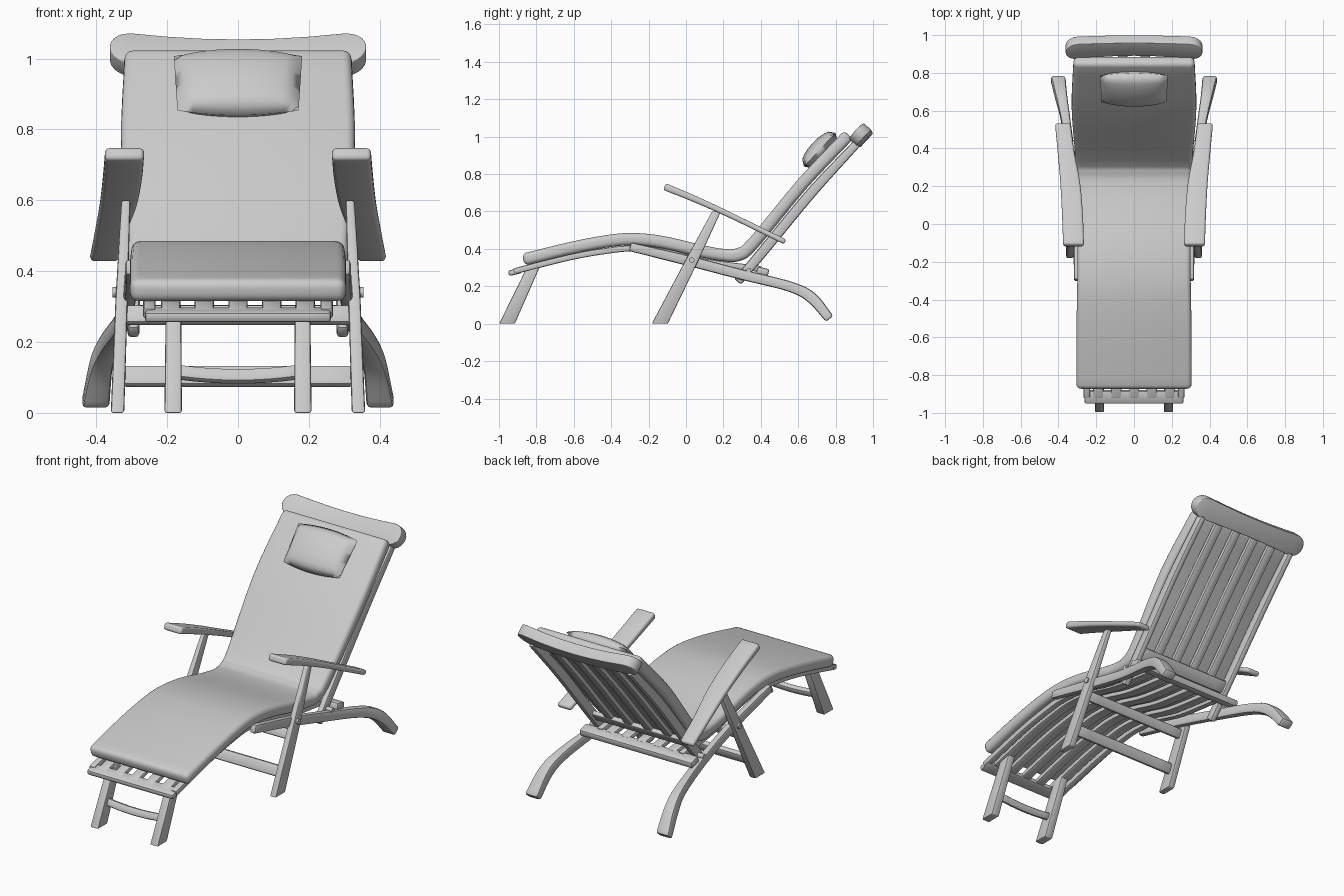
import bpy, bmesh, math
from mathutils import Vector

if "Cube" in bpy.data.objects:
    bpy.data.objects.remove(bpy.data.objects["Cube"])

grey = bpy.data.materials.new("light grey")
grey.use_nodes = True
grey.diffuse_color = (0.6, 0.6, 0.6, 1)
grey.node_tree.nodes["Principled BSDF"].inputs["Base Color"].default_value = (0.6, 0.6, 0.6, 1)


def finish(name, bm, bevel=0.0, segments=2, angle=40):
    """Round the sharp edges, then turn the bmesh into a shaded object."""
    bmesh.ops.recalc_face_normals(bm, faces=bm.faces)
    if bevel:
        sharp = [e for e in bm.edges if e.is_manifold and e.calc_face_angle(0) > math.radians(35)]
        bmesh.ops.bevel(bm, geom=sharp, offset=bevel, segments=segments,
                        profile=0.5, affect='EDGES', clamp_overlap=True)
    mesh = bpy.data.meshes.new(name)
    bm.to_mesh(mesh)
    bm.free()
    mesh.materials.append(grey)
    ob = bpy.data.objects.new(name, mesh)
    bpy.context.collection.objects.link(ob)
    bpy.ops.object.select_all(action='DESELECT')
    ob.select_set(True)
    bpy.context.view_layer.objects.active = ob
    bpy.ops.object.shade_smooth_by_angle(angle=math.radians(angle))
    return ob


def loft(name, frames, bevel=0.008, segments=2):
    """Skin rectangular sections given as (centre, half side u, half side v)."""
    bm = bmesh.new()
    rings = [[bm.verts.new(c + a * u + b * v) for a, b in ((-1, -1), (1, -1), (1, 1), (-1, 1))]
             for c, u, v in frames]
    for r, s in zip(rings, rings[1:]):
        for i in range(4):
            j = (i + 1) % 4
            bm.faces.new((r[i], r[j], s[j], s[i]))
    bm.faces.new(rings[0])
    bm.faces.new(rings[-1])
    return finish(name, bm, bevel, segments)


def smooth(points, steps):
    """Catmull-Rom through the points."""
    pts = [Vector(p) for p in points]
    pts = [2 * pts[0] - pts[1]] + pts + [2 * pts[-1] - pts[-2]]
    out = []
    for a, b, c, d in zip(pts, pts[1:], pts[2:], pts[3:]):
        for k in range(steps):
            t = k / steps
            out.append(0.5 * (2 * b + (c - a) * t + (2 * a - 5 * b + 4 * c - d) * t * t
                              + (3 * b - a - 3 * c + d) * t ** 3))
    return out + [pts[-2]]


def strip(name, stations, steps=4, bevel=0.008, segments=2, side=1):
    """Sweep along y-z; each station is (x, y, z, width, thickness)."""
    pts = []
    for p in smooth([Vector(s) for s in stations], steps):
        pts.append(p)
    frames = []
    for i, p in enumerate(pts):
        d = pts[min(i + 1, len(pts) - 1)] - pts[max(i - 1, 0)]
        n = Vector((0, -d[2], d[1])).normalized()
        frames.append((Vector((side * p[0], p[1], p[2])), Vector((p[3] / 2, 0, 0)), n * p[4] / 2))
    return loft(name, frames, bevel, segments)


def crossbar(name, half, y, z, depth, height, tilt=0.0, sag=0.0):
    """Bar along x, optionally tilted about x and sagging in the middle."""
    c, s = math.cos(tilt), math.sin(tilt)
    frames = []
    for k in range(9):
        t = k / 4 - 1
        frames.append((Vector((half * t, y, z - sag * (1 - t * t))),
                       Vector((0, c, s)) * depth / 2, Vector((0, -s, c)) * height / 2))
    return loft(name, frames, 0.01)


def disc(name, x, y, z, radius, depth):
    bm = bmesh.new()
    bmesh.ops.create_cone(bm, cap_ends=True, segments=16, radius1=radius, radius2=radius, depth=depth)
    for v in bm.verts:
        v.co = Vector((x + v.co.z, y + v.co.x, z + v.co.y))
    finish(name, bm)


# Cushion
strip("cushion", [
    (0, -0.87, 0.342, 0.61, 0.066), (0, -0.62, 0.403, 0.61, 0.066), (0, -0.42, 0.441, 0.605, 0.066),
    (0, -0.28, 0.452, 0.60, 0.066), (0, -0.12, 0.435, 0.60, 0.066), (0, 0.08, 0.388, 0.60, 0.066),
    (0, 0.20, 0.367, 0.60, 0.066), (0, 0.28, 0.370, 0.61, 0.07), (0, 0.36, 0.430, 0.62, 0.066),
    (0, 0.62, 0.745, 0.66, 0.066), (0, 0.87, 1.01, 0.64, 0.066)], 4, 0.025, 4)

# Headrest pillow, two bulging halves meeting at a seam
along = Vector((0, 0.68, 0.73)).normalized()
out = Vector((0, -along.z, along.y))
bm = bmesh.new()
for sign in (-1, 1):
    made = bmesh.ops.create_grid(bm, x_segments=16, y_segments=12, size=1)["verts"]
    for v in made:
        u, w = v.co.x, v.co.y
        bulge = sign * 0.052 * max(0, (1 - u * u) * (1 - w * w)) ** 0.4
        v.co = (Vector((u * (0.176 + 0.005 * w), 0.715, 0.93))
                + along * w * (0.105 + 0.018 * (1 - u * u)) + out * bulge)
bmesh.ops.remove_doubles(bm, verts=bm.verts, dist=0.0005)
finish("head_pillow", bm, angle=75)

# Rounded top rail of the backrest
arc = [math.radians(a) for a in (86, 70, 54, 38, 20, 0)]
left = [(-0.30 - 0.062 * math.sin(a), 0.058 * math.cos(a)) for a in arc]
half_rail = left + [(-0.2, 0.054), (-0.1, 0.051)]
stations = half_rail + [(0, 0.05)] + [(-x, h) for x, h in reversed(half_rail)]
loft("backrest_top_rail", [
    (Vector((x, 0.938, 1.005)) + out * 0.18 * (x * x - 0.05), along * h, out * 0.029)
    for x, h in stations], 0.012, 3)

# Backrest slats and lower board
for i in range(4):
    x = -0.18 + 0.12 * i
    strip("backrest_slat", [(x, 0.385, 0.365, 0.05, 0.025), (x, 0.52, 0.52, 0.05, 0.025),
                            (x, 0.69, 0.72, 0.05, 0.025), (x, 0.92, 0.975, 0.05, 0.025)])
crossbar("backrest_lower_board", 0.29, 0.395, 0.37, 0.07, 0.028, math.radians(49))

# Seat slats
seat_line = ((-0.92, 0.28), (-0.62, 0.355), (-0.42, 0.39), (-0.28, 0.402),
             (-0.10, 0.383), (0.10, 0.332), (0.40, 0.292))
for i in range(5):
    x = -0.19 + 0.095 * i
    strip("seat_slat", [(x, y, z, 0.055, 0.026) for y, z in seat_line])

# Cross members
crossbar("foot_bar", 0.263, -0.915, 0.277, 0.07, 0.03, math.radians(14))
crossbar("foot_leg_stretcher", 0.17, -0.90, 0.115, 0.03, 0.04, math.radians(-25), 0.012)
crossbar("front_leg_stretcher", 0.325, -0.09, 0.103, 0.03, 0.06, math.radians(-25))
crossbar("seat_front_beam", 0.32, -0.005, 0.275, 0.03, 0.055, math.radians(-25))
crossbar("seat_rear_beam", 0.345, 0.41, 0.28, 0.065, 0.038, math.radians(-14))

# Mirrored frame parts
for side, word in ((1, "left"), (-1, "right")):
    strip(word + "_seat_rail", [(0.25, y, z, 0.035, 0.032) for y, z in seat_line], side=side)
    strip(word + "_backrest_rail", [
        (0.295, 0.275, 0.225, 0.035, 0.05), (0.295, 0.41, 0.385, 0.035, 0.055),
        (0.30, 0.67, 0.70, 0.035, 0.055), (0.30, 0.915, 0.965, 0.035, 0.045)], side=side, bevel=0.012)
    strip(word + "_rear_leg", [
        (0.300, -0.30, 0.412, 0.036, 0.048), (0.305, 0.0, 0.340, 0.036, 0.055),
        (0.325, 0.30, 0.262, 0.038, 0.055), (0.362, 0.55, 0.200, 0.050, 0.055),
        (0.385, 0.67, 0.140, 0.062, 0.06), (0.402, 0.768, 0.026, 0.078, 0.05)], 5, 0.012, side=side)
    strip(word + "_armrest", [
        (0.320, -0.115, 0.733, 0.11, 0.038), (0.326, 0.05, 0.665, 0.11, 0.034),
        (0.338, 0.22, 0.588, 0.104, 0.030), (0.360, 0.38, 0.510, 0.088, 0.028),
        (0.377, 0.53, 0.437, 0.082, 0.028)], 4, 0.012, 3, side=side)
    # Tapered legs, cut level at the floor
    across = Vector((0.019, 0, 0))
    loft(word + "_front_leg", [
        (Vector((side * 0.340, -0.140, 0)), across, Vector((0, 0.043, 0))),
        (Vector((side * 0.328, 0.03, 0.335)), across * 0.9, Vector((0, 0.035, 0))),
        (Vector((side * 0.316, 0.163, 0.60)), across * 0.65, Vector((0, 0.024, 0)))], 0.007)
    loft(word + "_foot_leg", [
        (Vector((side * 0.183, -0.957, 0)), across * 1.3, Vector((0, 0.042, 0))),
        (Vector((side * 0.182, -0.815, 0.305)), across * 1.15, Vector((0, 0.034, 0)))], 0.007)
    disc(word + "_pivot_bolt", side * 0.344, 0.03, 0.34, 0.015, 0.02)
    disc(word + "_rear_bolt", side * 0.317, 0.335, 0.285, 0.013, 0.06)
